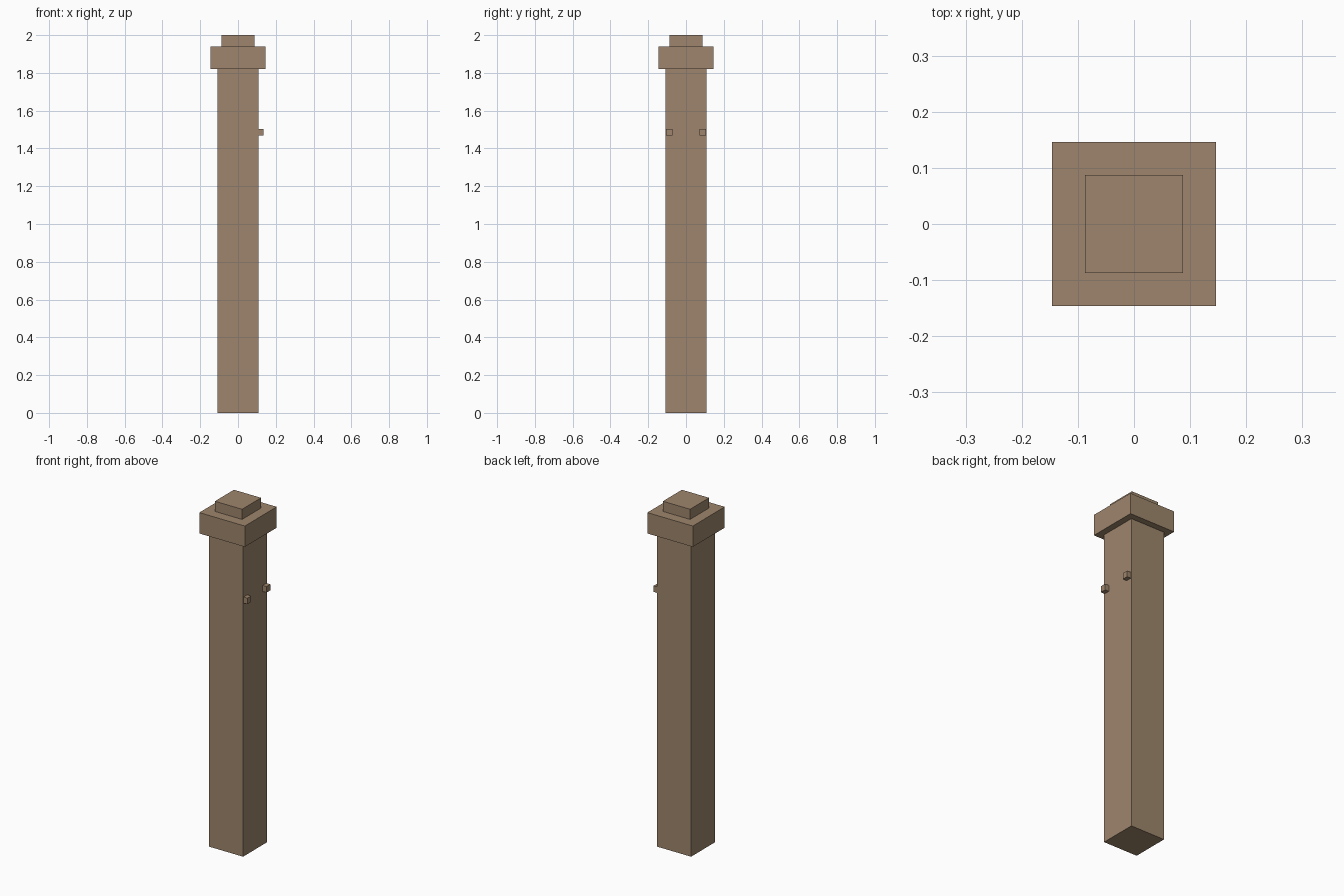
import bpy

if "Cube" in bpy.data.objects:
    bpy.data.objects.remove(bpy.data.objects["Cube"])

# one flat wood colour
wood = bpy.data.materials.new("brown_wood")
wood.diffuse_color = (0.34, 0.235, 0.15, 1)
wood.use_nodes = True
wood.node_tree.nodes["Principled BSDF"].inputs["Base Color"].default_value = wood.diffuse_color


def box(name, x, y, z):
    """Axis-aligned box from (min, max) ranges."""
    r = (x, y, z)
    bpy.ops.mesh.primitive_cube_add(size=1, location=[(a + b) / 2 for a, b in r])
    ob = bpy.context.object
    ob.name = name
    ob.scale = [b - a for a, b in r]
    bpy.ops.object.transform_apply(location=False, rotation=False, scale=True)
    ob.data.materials.append(wood)
    return ob


def square_block(name, half, z0, z1):
    return box(name, (-half, half), (-half, half), (z0, z1))


# post and stepped cap
square_block("post_shaft", 0.109, 0.0, 1.82)
square_block("post_cap", 0.146, 1.82, 1.941)
square_block("cap_top", 0.087, 1.941, 2.0)

# two small pegs on the right face
for side, y in (("front", -0.088), ("back", 0.088)):
    box(side + "_peg", (0.1, 0.134), (y - 0.017, y + 0.017), (1.469, 1.504))
